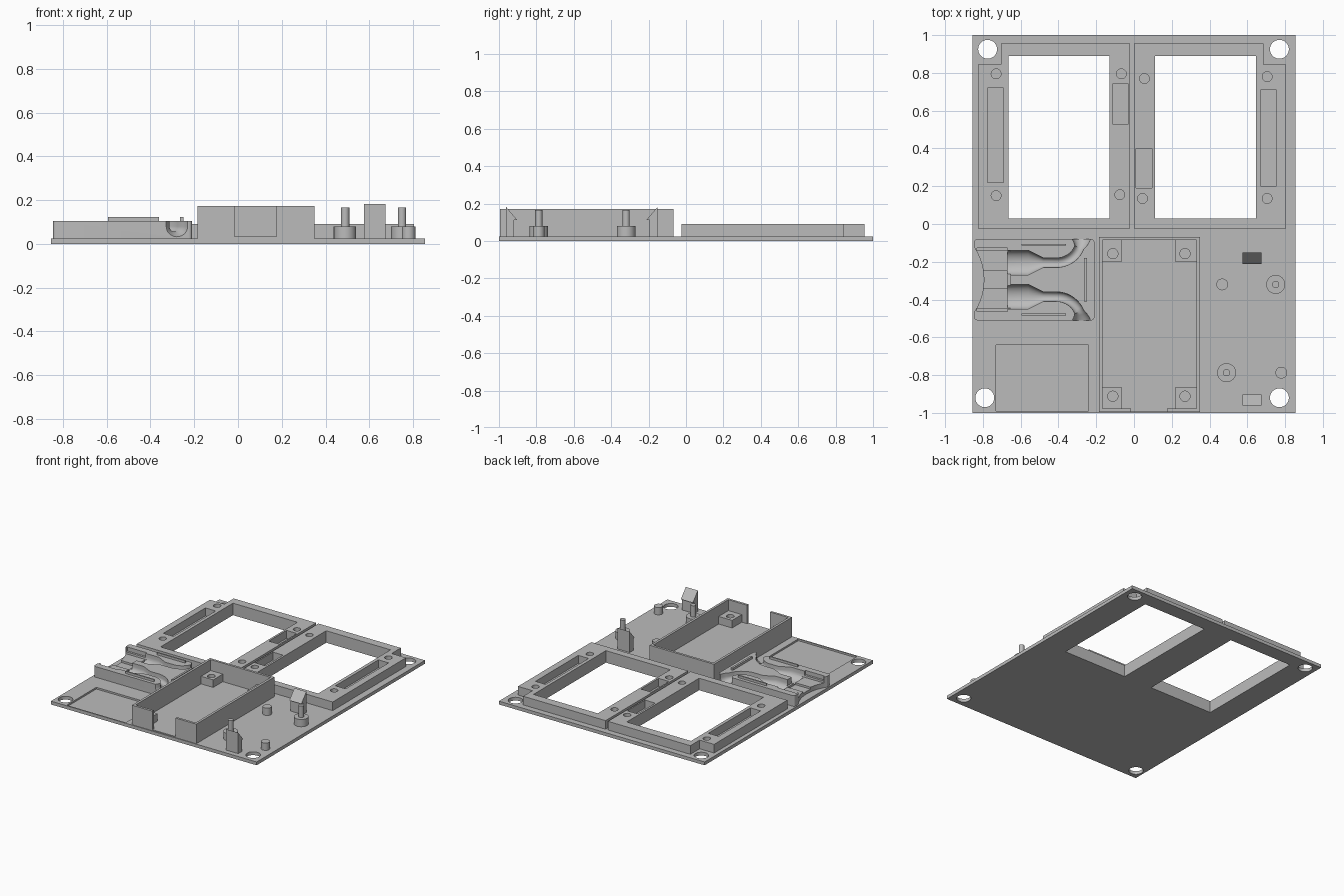
import bpy
import bmesh
import math
from mathutils import Vector

PLATE_TOP = 0.025
EMBED = 0.015      # raised parts start slightly inside the plate
ABOVE = 0.3        # top of every open cutter

default_cube = bpy.data.objects.get("Cube")
if default_cube:
    bpy.data.objects.remove(default_cube)

grey = bpy.data.materials.new("plain grey")
grey.use_nodes = True
grey_value = (0.5, 0.5, 0.5, 1)
grey.diffuse_color = grey_value
grey.node_tree.nodes["Principled BSDF"].inputs["Base Color"].default_value = grey_value


def finish(bm, name):
    bmesh.ops.recalc_face_normals(bm, faces=bm.faces)
    mesh = bpy.data.meshes.new(name)
    bm.to_mesh(mesh)
    bm.free()
    mesh.materials.append(grey)
    obj = bpy.data.objects.new(name, mesh)
    bpy.context.collection.objects.link(obj)
    return obj


def prism(name, outline, direction):
    """Extrude a closed outline of 3D points along a direction."""
    bm = bmesh.new()
    face = bm.faces.new([bm.verts.new(p) for p in outline])
    grown = bmesh.ops.extrude_face_region(bm, geom=[face])["geom"]
    moved = [g for g in grown if isinstance(g, bmesh.types.BMVert)]
    bmesh.ops.translate(bm, verts=moved, vec=direction)
    return finish(bm, name)


def slab(name, corners, low, high):
    return prism(name, [(x, y, low) for x, y in corners], (0, 0, high - low))


def box(name, xs, ys, low, high):
    (a, b), (c, d) = xs, ys
    return slab(name, [(a, c), (b, c), (b, d), (a, d)], low, high)


def cylinder(name, x, y, radius, low, high, sides=32):
    turns = [math.tau * i / sides for i in range(sides)]
    ring = [(x + radius * math.cos(t), y + radius * math.sin(t)) for t in turns]
    return slab(name, ring, low, high)


def cut(target, cutters):
    """Subtract each cutter, bake the result and discard the cutters."""
    for cutter in cutters:
        cutter.hide_render = True
        mod = target.modifiers.new("cut", "BOOLEAN")
        mod.operation = "DIFFERENCE"
        mod.solver = "EXACT"
        mod.object = cutter
        bpy.ops.object.select_all(action="DESELECT")
        bpy.context.view_layer.objects.active = target
        target.select_set(True)
        bpy.ops.object.modifier_apply(modifier=mod.name)
        bpy.data.objects.remove(cutter)


def smooth(obj):
    bpy.ops.object.select_all(action="DESELECT")
    bpy.context.view_layer.objects.active = obj
    obj.select_set(True)
    bpy.ops.object.shade_smooth_by_angle(angle=math.radians(30))


# Base plate with corner holes and a shallow pocket
plate = box("base_plate", (-0.855, 0.855), (-1, 1), 0, PLATE_TOP)
corner_holes = [(-0.775, 0.925), (0.77, 0.925), (-0.79, -0.92), (0.77, -0.92)]
cut(plate, [cylinder("hole", x, y, 0.05, -ABOVE, ABOVE) for x, y in corner_holes])
cut(plate, [box("pocket", (-0.73, -0.24), (-0.99, -0.64), 0.012, ABOVE)])


# Display frames, laid out by distance from their shared centre line
def display_frame(name, side, slots, screws):
    def across(u):
        return -0.01 + side * u

    def span(near, far):
        return sorted((across(near), across(far)))

    outline = [(0.01, -0.025), (0.815, -0.025), (0.815, 0.845),
               (0.695, 0.845), (0.695, 0.955), (0.01, 0.955)]
    frame = slab(name, [(across(u), y) for u, y in outline], EMBED, 0.09)
    window = span(0.12, 0.655)
    for part in (plate, frame):
        cut(part, [box("window", window, (0.03, 0.89), -ABOVE, ABOVE)])
    cut(frame, [box("slot", span(u, u + 0.085), ys, 0.03, ABOVE) for u, ys in slots])
    cut(frame, [cylinder("screw", across(u), y, 0.026, 0.03, ABOVE) for u, y in screws])
    smooth(frame)


display_frame("right_display_frame", -1,
              [(0.68, (0.22, 0.72)), (0.02, (0.53, 0.74))],
              [(0.72, 0.795), (0.057, 0.795), (0.72, 0.15), (0.065, 0.155)])
display_frame("left_display_frame", 1,
              [(0.68, (0.2, 0.71)), (0.02, (0.19, 0.4))],
              [(0.715, 0.78), (0.065, 0.77), (0.715, 0.135), (0.055, 0.135)])
smooth(plate)

# Open tray with a front gap
tray = box("tray", (-0.185, 0.35), (-0.995, -0.068), EMBED, 0.172)
cut(tray, [box("inside", (-0.167, 0.332), (-0.977, -0.086), 0.033, ABOVE),
           box("gap", (-0.016, 0.176), (-1.1, -0.9), 0.033, ABOVE)])

# Drilled mounting blocks in the tray corners
for side, x0, x1, hole_x in (("right", -0.175, -0.066, -0.112),
                             ("left", 0.22, 0.34, 0.27)):
    for end, y0, y1, hole_y in (("front", -0.985, -0.862, -0.912),
                                ("back", -0.2, -0.078, -0.157)):
        block = box(f"{side}_{end}_tray_block", (x0, x1), (y0, y1), 0.03, 0.09)
        cut(block, [cylinder("drill", hole_x, hole_y, 0.027, 0.035, ABOVE)])
        smooth(block)

# Cable holder block, symmetric about its own middle line
MID = -0.295
holder = box("cable_holder", (-0.845, -0.21), (MID - 0.215, MID + 0.215), EMBED, 0.105)
bevel = holder.modifiers.new("round", "BEVEL")
bevel.width = 0.015
bevel.segments = 4
bevel.limit_method = "WEIGHT"
weights = holder.data.attributes.new("bevel_weight_edge", "FLOAT", "EDGE")
for edge in holder.data.edges:
    a, b = (holder.data.vertices[i].co for i in edge.vertices)
    weights.data[edge.index].value = float(abs(a.z - b.z) > EMBED)
bpy.context.view_layer.objects.active = holder
bpy.ops.object.modifier_apply(modifier=bevel.name)


def channel(side):
    """Tapering U-shaped channel that bends outward and flares at its mouth."""
    path = [(-0.67, 0.09, 0, 0.065), (-0.56, 0.09, 0, 0.065), (-0.48, 0.09, 0, 0.025)]
    bend = 0.13
    for i in range(13):
        angle = math.radians(90 * i / 12)
        flare = max(0, i - 9) / 3
        path.append((-0.41 + bend * math.sin(angle), 0.09 + bend * (1 - math.cos(angle)),
                     angle, 0.025 + 0.027 * flare))
    path.append((-0.28, 0.24, math.pi / 2, 0.054))
    bm = bmesh.new()
    rings = []
    for x, off, angle, width in path:
        normal = Vector((-math.sin(angle), math.cos(angle)))
        depth = min(width, 0.05)
        section = [(width, 0.2)]
        for k in range(17):
            t = math.pi * k / 16
            section.append((width * math.cos(t), 0.08 - depth * math.sin(t)))
        section.append((-width, 0.2))
        rings.append([bm.verts.new((x + s * normal.x, MID + side * (off + s * normal.y), z))
                      for s, z in section])
    count = len(rings[0])
    for first, second in zip(rings, rings[1:]):
        for k in range(count):
            n = (k + 1) % count
            bm.faces.new((first[k], first[n], second[n], second[k]))
    bm.faces.new(rings[0])
    bm.faces.new(rings[-1])
    return finish(bm, "channel")


cut(holder, [channel(1), channel(-1),
             box("plug_seat", (-0.9, -0.655), (MID - 0.152, MID + 0.152), 0.06, ABOVE),
             box("plug_groove", (-0.9, -0.67), (MID - 0.045, MID + 0.045), 0.045, ABOVE),
             box("plug_ears", (-0.83, -0.67), (MID - 0.168, MID + 0.168), 0.075, ABOVE),
             cylinder("bite", -1.109, MID, 0.314, PLATE_TOP, ABOVE, 96)])
smooth(holder)

# Alignment ribs on the holder
for name, side in (("front", -1), ("back", 1)):
    y = MID + side * 0.185
    box(f"{name}_holder_rib", (-0.595, -0.36), (y - 0.005, y + 0.005), 0.09, 0.122)
box("side_holder_rib", (-0.265, -0.25), (MID - 0.115, MID + 0.115), 0.09, 0.122)

# Round supports: two with locating pins, two plain
for name, x, y in (("back", 0.75, -0.32), ("front", 0.49, -0.787)):
    smooth(cylinder(f"{name}_pin_base", x, y, 0.05, EMBED, 0.08))
    smooth(cylinder(f"{name}_pin", x, y, 0.019, 0.07, 0.165))
for name, x, y in (("back", 0.467, -0.32), ("front", 0.78, -0.787)):
    smooth(cylinder(f"{name}_support_peg", x, y, 0.031, EMBED, 0.08))

# Snap clips whose hooks face each other
hook = [(0, EMBED), (0.043, EMBED), (0.043, 0.112), (0.06, 0.112), (0, 0.182)]
for name, start, facing in (("front", -0.962, 1), ("back", -0.152, -1)):
    prism(f"{name}_snap_clip", [(0.575, start + facing * d, z) for d, z in hook], (0.1, 0, 0))
